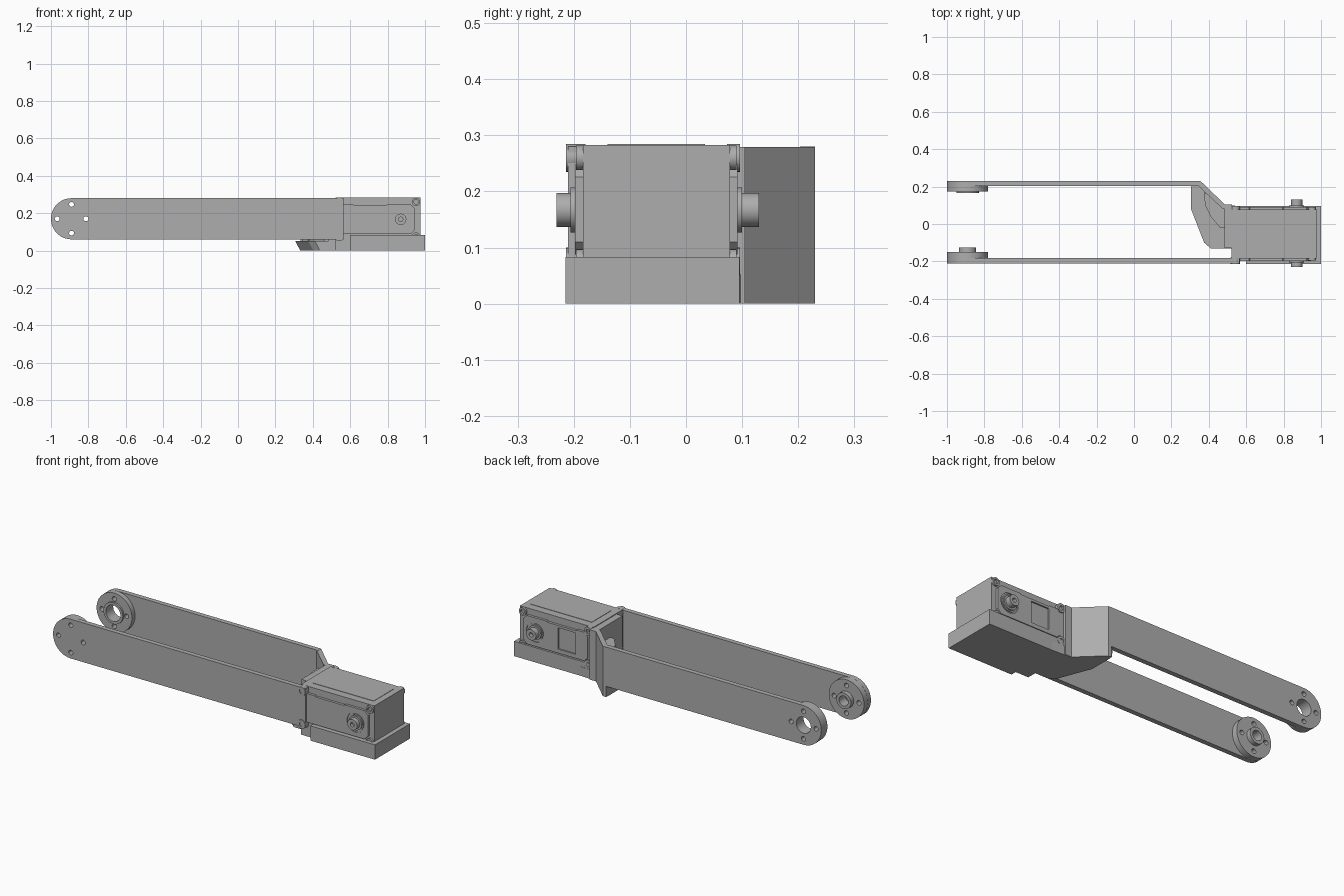
import bpy, bmesh, math
from mathutils import Vector

if "Cube" in bpy.data.objects:
    bpy.data.objects.remove(bpy.data.objects["Cube"], do_unlink=True)

grey = bpy.data.materials.new("plain grey")
grey.use_nodes = True
COLOUR = (0.42, 0.42, 0.42, 1)
grey.diffuse_color = COLOUR
grey.node_tree.nodes["Principled BSDF"].inputs["Base Color"].default_value = COLOUR


def prism(name, outline, lo, hi, axis="z"):
    """Extrude an outline, given in xy (axis z) or xz (axis y)."""
    bm = bmesh.new()
    place = (lambda a, b, c: (a, b, c)) if axis == "z" else (lambda a, b, c: (a, c, b))
    face = bm.faces.new([bm.verts.new(place(a, b, lo)) for a, b in outline])
    top = bmesh.ops.extrude_face_region(bm, geom=[face])["geom"]
    verts = [v for v in top if isinstance(v, bmesh.types.BMVert)]
    bmesh.ops.translate(bm, verts=verts, vec=Vector(place(0, 0, hi - lo)))
    bmesh.ops.recalc_face_normals(bm, faces=bm.faces)
    mesh = bpy.data.meshes.new(name)
    bm.to_mesh(mesh)
    bm.free()
    mesh.materials.append(grey)
    obj = bpy.data.objects.new(name, mesh)
    bpy.context.collection.objects.link(obj)
    bpy.context.view_layer.objects.active = obj
    return obj


def arc(x, z, r, start=0, end=360, steps=48):
    count = steps if end - start == 360 else steps + 1
    angles = [math.radians(start + (end - start) * i / steps) for i in range(count)]
    return [(x + r * math.cos(a), z + r * math.sin(a)) for a in angles]


def disc(name, x, z, r, y0, y1, steps=48):
    return prism(name, arc(x, z, r, steps=steps), y0, y1, "y")


def box(name, x0, x1, y0, y1, z0, z1):
    return prism(name, [(x0, y0), (x1, y0), (x1, y1), (x0, y1)], z0, z1)


def boolean(obj, other, operation="DIFFERENCE"):
    bpy.context.view_layer.objects.active = obj
    mod = obj.modifiers.new(operation, "BOOLEAN")
    mod.operation, mod.solver, mod.object = operation, "EXACT", other
    bpy.ops.object.modifier_apply(modifier=mod.name)
    bpy.data.objects.remove(other, do_unlink=True)


def smooth(obj):
    bpy.ops.object.select_all(action="DESELECT")
    obj.select_set(True)
    bpy.context.view_layer.objects.active = obj
    bpy.ops.object.shade_smooth_by_angle(angle=math.radians(30))


# Long arms with round ends
PX, PZ, R = -0.89, 0.17, 0.11


def arm(name, x_end, y0, y1):
    outline = arc(PX, PZ, R, 90, 270, 32) + [(x_end, PZ - R), (x_end, PZ + R)]
    return prism(name, outline, y0, y1, "y")


def finish_arm(obj, boss, hub, bore):
    for part in (boss, hub):
        boolean(obj, disc("joint_part", PX, PZ, *part), "UNION")
    boolean(obj, disc("bore_cutter", PX, PZ, *bore))
    for i in range(4):
        a = math.pi / 2 * i
        hole = (PX + 0.077 * math.cos(a), PZ + 0.077 * math.sin(a))
        boolean(obj, disc("hole_cutter", *hole, 0.013, -0.3, 0.3, 16))
    smooth(obj)


front_arm = arm("front_arm", 0.565, -0.21, -0.183)
finish_arm(front_arm, (R - 0.0005, -0.205, -0.15), (0.045, -0.2, -0.125),
           (0.028, -0.18, -0.1))
back_arm = arm("back_arm", 0.355, 0.203, 0.23)
finish_arm(back_arm, (R - 0.0005, 0.175, 0.225), (0.06, 0.165, 0.22),
           (0.045, 0.1, 0.3))

# Angled bracket joining the back arm to the motor
prism("angled_wall", [(0.335, 0.23), (0.355, 0.23), (0.485, 0.105), (0.525, 0.105),
                      (0.525, 0.08), (0.475, 0.08), (0.345, 0.203), (0.335, 0.203)], 0, 0.279)
floor = prism("bracket_floor", [(0.305, 0.2), (0.305, 0.08), (0.375, -0.1), (0.41, -0.13),
                                (0.6, -0.13), (0.6, 0.095), (0.485, 0.1), (0.355, 0.23),
                                (0.335, 0.23)], 0, 0.052)
for v in floor.data.vertices:  # sloping lower edge
    if v.co.z < 0.01 and v.co.x < 0.42 and v.co.y < 0.21:
        v.co.x += 0.028
prism("bracket_gusset", [(0.375, 0.17), (0.38, 0.1), (0.41, 0.04), (0.46, -0.02),
                         (0.485, -0.02), (0.485, 0.09)], 0.05, 0.2)
box("bracket_end_wall", 0.483, 0.525, -0.128, 0.09, 0, 0.279)

# Motor tray and body
box("motor_tray", 0.6, 1.0, -0.215, 0.095, 0, 0.083)
box("tray_inner_floor", 0.52, 0.61, -0.183, 0.095, 0, 0.083)
body = box("motor_body", 0.52, 0.975, -0.184, 0.078, 0.08, 0.283)
box("motor_top_cover", 0.56, 0.94, -0.14, 0.034, 0.282, 0.285)

# Motor side details, repeated on front and back
SX, SZ = 0.87, 0.167
for side, face, out in (("front", -0.184, -1), ("back", 0.078, 1)):
    def layer(a, b):
        return tuple(sorted((face + out * a, face + out * b)))

    c = 0.022
    panel = [(0.545 + c, 0.088), (0.945 - c, 0.088), (0.945, 0.088 + c), (0.945, 0.248 - c),
             (0.945 - c, 0.248), (0.8, 0.248), (0.795, 0.243), (0.62, 0.243), (0.615, 0.248),
             (0.545 + c, 0.248), (0.545, 0.248 - c), (0.545, 0.088 + c)]
    plate = prism(side + "_motor_panel", panel, *layer(-0.004, 0.014), "y")
    if side == "back":
        boolean(plate, box("recess_cutter", 0.62, 0.73, face + 0.006, face + 0.05, 0.11, 0.23))
    groove = disc("groove_cutter", SX, SZ, 0.055, *layer(0.009, 0.05))
    boolean(groove, disc("groove_core", SX, SZ, 0.047, *layer(0, 0.06)))
    boolean(plate, groove)
    smooth(plate)

    collar = disc(side + "_shaft_collar", SX, SZ, 0.04, *layer(0.01, 0.022))
    smooth(collar)
    shaft = disc(side + "_shaft", SX, SZ, 0.03, *layer(0, 0.052 if out > 0 else 0.047))
    boolean(shaft, disc("shaft_cutter", SX, SZ, 0.012, *layer(0.03, 0.08), 20))
    smooth(shaft)

    # Screw lugs at the corners
    for x in (0.542, 0.952):
        for z in (0.26, 0.075):
            depth = (0.03 if out < 0 else 0.018) if x < 0.6 else 0.012
            lug = disc(side + "_screw_lug", x, z, 0.025 if x < 0.6 else 0.022,
                       *layer(-0.005, depth), 24)
            boolean(lug, disc("screw_cutter", x, z, 0.012, *layer(depth - 0.01, 0.08), 16))
            smooth(lug)
    box(side + "_lug_strip", 0.522, 0.548, *layer(-0.002, 0.012), 0.075, 0.26)
